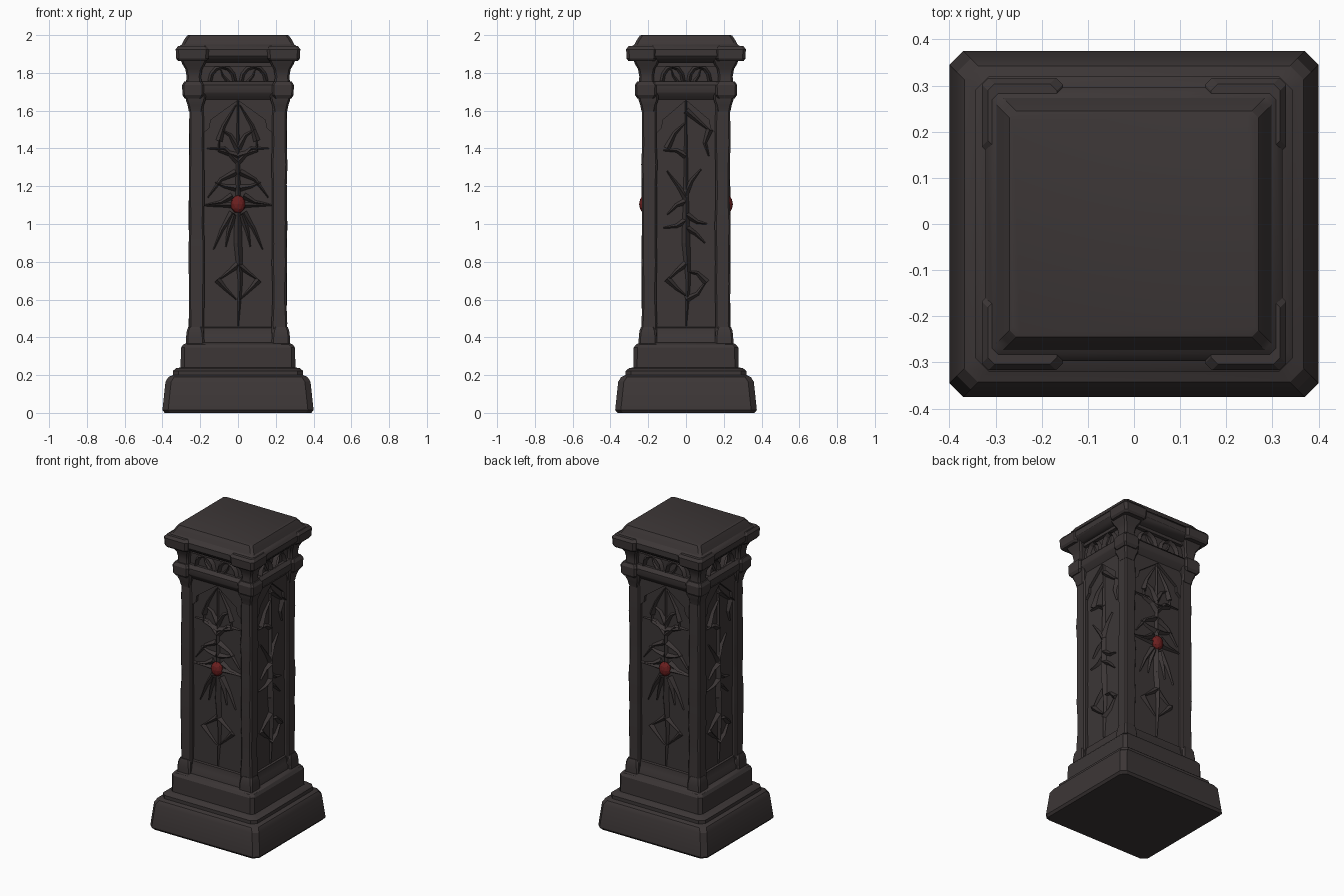
import bpy, bmesh, math, random
from mathutils import Vector, Matrix

random.seed(4)
if "Cube" in bpy.data.objects:
    bpy.data.objects.remove(bpy.data.objects["Cube"], do_unlink=True)


def material(name, rgb):
    m = bpy.data.materials.new(name)
    m.use_nodes = True
    m.diffuse_color = (*rgb, 1)
    m.node_tree.nodes["Principled BSDF"].inputs["Base Color"].default_value = (*rgb, 1)
    return m


STONE = material("dark stone", (0.045, 0.037, 0.037))
RED = material("deep red", (0.15, 0.014, 0.014))
DEPTH_DIFF = 0.025      # the pillar is a little shallower than it is wide


def finish(name, bm, mat=STONE, angle=30):
    bmesh.ops.recalc_face_normals(bm, faces=bm.faces)
    mesh = bpy.data.meshes.new(name)
    bm.to_mesh(mesh)
    bm.free()
    mesh.materials.append(mat)
    ob = bpy.data.objects.new(name, mesh)
    bpy.context.collection.objects.link(ob)
    bpy.ops.object.select_all(action="DESELECT")
    ob.select_set(True)
    bpy.context.view_layer.objects.active = ob
    bpy.ops.object.shade_smooth_by_angle(angle=math.radians(angle))
    return ob


def skin(bm, rings):
    """Close a stack of equal rings into a solid."""
    rings = [[bm.verts.new(p) for p in r] for r in rings]
    n = len(rings[0])
    for a, b in zip(rings, rings[1:]):
        for i in range(n):
            bm.faces.new((a[i], a[(i + 1) % n], b[(i + 1) % n], b[i]))
    bm.faces.new(rings[0][::-1])
    bm.faces.new(rings[-1])


def block(bm, profile, centre=(0, 0), diff=DEPTH_DIFF, cut=0.015, wear=0.0):
    """Rectangular solid with chamfered corners from (half width, height) pairs."""
    rings = []
    for hx, z in profile:
        hx += random.uniform(-wear, wear)
        hy = hx - diff
        ring = [(hx, hy - cut), (hx - cut, hy), (cut - hx, hy), (-hx, hy - cut),
                (-hx, cut - hy), (cut - hx, -hy), (hx - cut, -hy), (hx, cut - hy)]
        rings.append([(x + centre[0], y + centre[1], z) for x, y in ring])
    skin(bm, rings)


def single(name, profile, **kw):
    bm = bmesh.new()
    block(bm, profile, **kw)
    return finish(name, bm)


def corners(name, profile, cx, **kw):
    bm = bmesh.new()
    for sx in (-1, 1):
        for sy in (-1, 1):
            block(bm, profile, (sx * cx, sy * (cx - DEPTH_DIFF)), diff=0, **kw)
    return finish(name, bm)


def place(u, z, d, turn):
    """Point on a side: u across, z up, d out from the axis."""
    return Matrix.Rotation(turn, 3, "Z") @ Vector((u, -d, z))


def slab(bm, outline, d0, d1, turn):
    skin(bm, [[place(u, z, d, turn) for u, z in outline] for d in (d0, d1)])


def thorn(bm, path, w0, w1, d, turn, lift=0.9):
    """Tapering ridge with a triangular section along a path."""
    pts = [Vector(p) for p in path]
    rings = []
    for i, p in enumerate(pts):
        t = (pts[min(i + 1, len(pts) - 1)] - pts[max(i - 1, 0)]).normalized()
        side = Vector((-t.y, t.x))
        w = w0 + (w1 - w0) * i / (len(pts) - 1)
        l, r = p + side * w, p - side * w
        rings.append([place(l.x, l.y, d - 0.005, turn),
                      place(p.x, p.y, d + min(w * lift, 0.03) + 0.004, turn),
                      place(r.x, r.y, d - 0.005, turn)])
    skin(bm, rings)


# Stepped base
single("plinth", [(0.388, 0), (0.4, 0.015), (0.384, 0.165), (0.368, 0.19), (0.345, 0.2),
                  (0.345, 0.222), (0.325, 0.238), (0.3, 0.24)], cut=0.03)
single("upper_plinth", [(0.304, 0.235), (0.302, 0.345), (0.29, 0.362), (0.268, 0.372)], cut=0.02)
single("panel_sill", [(0.262, 0.365), (0.258, 0.39), (0.248, 0.41), (0.243, 0.45), (0.22, 0.46)])

# Shaft: recessed core and four worn corner posts
single("shaft_core", [(0.232, 0.36), (0.232, 1.7)])
heights = [0.37 + i * 0.105 for i in range(13)]
corners("corner_posts", [(0.04, z) for z in heights], 0.219, cut=0.009, wear=0.003)
corners("post_feet", [(0.049, 0.365), (0.048, 0.4), (0.044, 0.435), (0.036, 0.455)], 0.227, cut=0.01)
corners("post_capitals", [(0.036, 1.595), (0.043, 1.63), (0.052, 1.655), (0.055, 1.69)], 0.224, cut=0.01)

# Pointed heads over the four recessed panels
SIDES = [("front", 0, 0.207, 1.0), ("left", math.pi / 2, 0.232, 0.85),
         ("back", math.pi, 0.207, 1.0), ("right", -math.pi / 2, 0.232, 0.85)]
head = [(0, 1.655), (0.145, 1.55), (0.15, 1.51), (0.183, 1.48), (0.2, 1.48), (0.2, 1.69), (0, 1.69)]
bm = bmesh.new()
for _, turn, d, k in SIDES:
    for s in (-1, 1):
        slab(bm, [(s * u * k, z) for u, z in head], d - 0.01, d + 0.018, turn)
finish("panel_heads", bm)

# Thorned vine reliefs
stem = [((0, 0.9), (0.012, 0.7), (0, 0.46)), ((0, 0.9), (0, 1.2), (0, 1.66))]
main_half = [
    ((0, 0.785), (0.05, 0.745), (0.11, 0.7)), ((0.11, 0.705), (0.07, 0.66), (0.01, 0.6)),
    ((0.03, 1.06), (0.085, 0.97), (0.13, 0.865)), ((0.02, 1.05), (0.05, 0.96), (0.065, 0.88)),
    ((0, 1.1), (0.09, 1.1), (0.18, 1.098)), ((0.03, 1.15), (0.09, 1.115), (0.18, 1.1)),
    ((0.01, 1.275), (0.09, 1.235), (0.16, 1.14)), ((0.01, 1.19), (0.07, 1.2), (0.12, 1.22)),
    ((0, 1.33), (0.07, 1.4), (0.165, 1.4)), ((0, 1.36), (0.1, 1.39), (0.1, 1.45)),
    ((0.1, 1.44), (0.075, 1.52), (0.01, 1.63)), ((0, 1.4), (0.04, 1.47), (0.09, 1.5)),
]
side_vine = [
    ((0.0, 1.6), (0.07, 1.54), (0.13, 1.49)), ((0.125, 1.5), (0.1, 1.43), (0.12, 1.36)),
    ((0.0, 1.36), (-0.05, 1.39), (-0.12, 1.39)), ((-0.1, 1.4), (-0.06, 1.48), (0, 1.54)),
    ((0, 1.14), (-0.04, 1.2), (-0.1, 1.28)), ((0, 1.17), (0.03, 1.23), (0.08, 1.29)),
    ((0, 1.02), (-0.05, 0.99), (-0.12, 0.98)), ((0, 1.05), (0.06, 1.01), (0.11, 1.0)),
    ((0, 0.98), (0.05, 0.95), (0.1, 0.9)), ((0, 1.12), (-0.05, 1.1), (-0.1, 1.05)),
    ((0, 0.79), (-0.05, 0.75), (-0.1, 0.7)), ((0, 0.6), (0.06, 0.63), (0.11, 0.7)),
    ((0.11, 0.69), (0.06, 0.74), (0, 0.75)), ((-0.1, 0.71), (-0.05, 0.66), (0, 0.62)),
]
for label, turn, d, k in SIDES:
    bm = bmesh.new()
    for path in stem:
        thorn(bm, path, 0.026, 0.006, d, turn)
    if k == 1:
        for s in (-1, 1):
            for path in main_half:
                thorn(bm, [(s * u, z) for u, z in path], 0.022, 0.005, d, turn)
    else:
        for path in side_vine:
            thorn(bm, path, 0.022, 0.006, d, turn)
    finish(label + "_vine_relief", bm)

# Red gems on the front and back
for label, turn, d, k in SIDES[::2]:
    bm = bmesh.new()
    bmesh.ops.create_icosphere(bm, subdivisions=2, radius=0.042)
    bmesh.ops.scale(bm, vec=(0.95, 0.7, 1.15), verts=bm.verts)
    for v in bm.verts:
        v.co = place(v.co.x, v.co.z + 1.105, d + 0.012 - v.co.y, turn)
    finish(label + "_gem", bm, RED, 10)

# Band and frieze under the cap
single("neck_band", [(0.25, 1.66), (0.277, 1.69), (0.282, 1.7), (0.282, 1.735), (0.262, 1.755)])
corners("band_corners", [(0.045, 1.665), (0.056, 1.682), (0.058, 1.735), (0.046, 1.755)], 0.238, cut=0.01)
single("frieze_core", [(0.244, 1.74), (0.244, 1.88)])
corners("frieze_brackets", [(0.042, 1.745), (0.038, 1.78), (0.045, 1.82), (0.06, 1.845), (0.07, 1.87)],
        0.234, cut=0.01)
for label, turn, d, k in SIDES:
    bm = bmesh.new()
    for s in (-1, 1):
        arch = [(s * 0.083 * k + 0.066 * math.cos(a) * k, 1.755 + 0.078 * math.sin(a))
                for a in (i * math.pi / 6 for i in range(7))]
        thorn(bm, arch, 0.014, 0.014, d + 0.012, turn, 1.4)
        thorn(bm, [(s * 0.05 * k, 1.75), (s * 0.08 * k, 1.785), (s * 0.09 * k, 1.815)],
              0.013, 0.004, d + 0.012, turn)
    slab(bm, [(-0.2, 1.835), (0.2, 1.835), (0.2, 1.88), (-0.2, 1.88)], d, d + 0.035, turn)
    finish(label + "_frieze_arches", bm)

# Cap with thicker corners and a bevelled top
single("cap", [(0.285, 1.855), (0.31, 1.872), (0.322, 1.89), (0.322, 1.925), (0.306, 1.945),
               (0.298, 1.95), (0.285, 1.975), (0.27, 1.997), (0.262, 2.0)], cut=0.015)
bm = bmesh.new()
for sx in (-1, 1):
    for sy in (-1, 1):
        block(bm, [(0.075, 1.862), (0.085, 1.875), (0.088, 1.925), (0.075, 1.942)],
              (sx * 0.242, sy * 0.235), diff=0.006, cut=0.015)
finish("cap_corners", bm)
